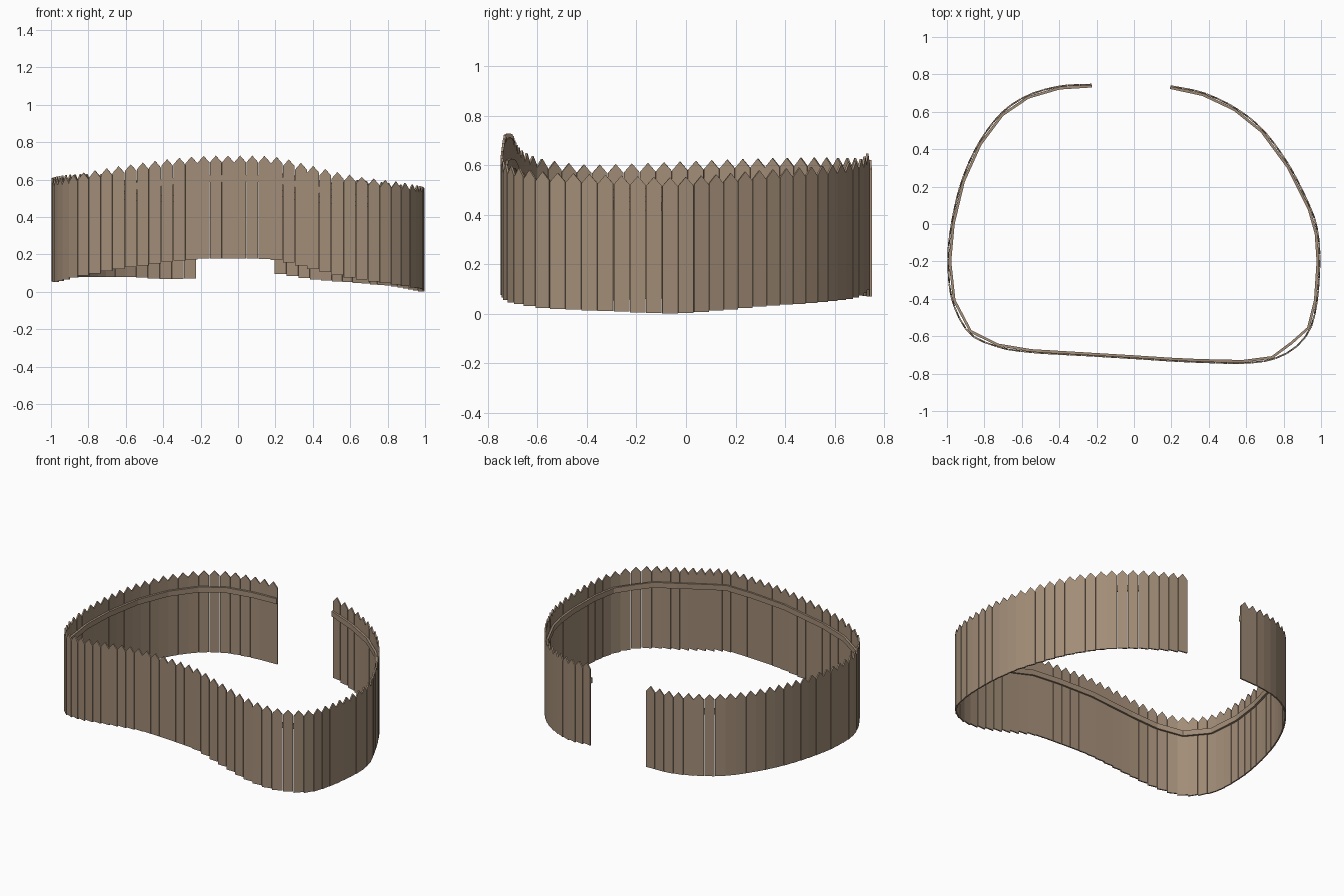
import bpy, bmesh
from mathutils import Vector

cube = bpy.data.objects.get("Cube")
if cube:
    bpy.data.objects.remove(cube, do_unlink=True)

wood = bpy.data.materials.new("weathered_wood")
COLOUR = (0.36, 0.265, 0.185, 1)
wood.use_nodes = True
wood.diffuse_color = COLOUR
wood.node_tree.nodes["Principled BSDF"].inputs["Base Color"].default_value = COLOUR

# Ground line of the fence, from one side of the gate gap round to the other
PATH = [Vector(p) for p in (
    (-.225, .746, .07), (-.4, .735, .07), (-.57, .685, .078), (-.71, .59, .08),
    (-.83, .43, .08), (-.92, .23, .075), (-.975, 0, .066), (-.993, -.2, .058),
    (-.97, -.41, .053), (-.88, -.58, .075), (-.73, -.655, .105), (-.55, -.685, .135),
    (-.25, -.703, .173), (0, -.718, .178), (.2, -.731, .172), (.35, -.738, .136),
    (.58, -.743, .08), (.74, -.722, .053), (.86, -.66, .037), (.94, -.56, .022),
    (.978, -.41, .015), (.992, -.2, .006), (.982, -.05, .001), (.945, .08, .009),
    (.83, .31, .03), (.69, .5, .043), (.54, .62, .055), (.37, .7, .072), (.195, .738, .102))]
WIDTH, STEP, THICK, HEIGHT, TIP = .063, .0655, .009, .55, .036
RAIL_Z, RAIL_HIGH, RAIL_THICK = .43, .036, .014


def smooth_line(points, steps=16):
    """Smooth curve through all the points."""
    ext = [2 * points[0] - points[1], *points, 2 * points[-1] - points[-2]]
    line = []
    for a, b, c, d in zip(ext, ext[1:], ext[2:], ext[3:]):
        for i in range(steps):
            t = i / steps
            line.append(.5 * (2 * b + (c - a) * t + (2 * a - 5 * b + 4 * c - d) * t * t
                              + (3 * b - a - 3 * c + d) * t ** 3))
    return line + [points[-1].copy()]


def flat_dir(a, b):
    return Vector((b.x - a.x, b.y - a.y, 0)).normalized()


def spaced(line, step):
    """Evenly spaced places with their directions."""
    lengths = [(b - a).xy.length for a, b in zip(line, line[1:])]
    count = round(sum(lengths) / step)
    gap = sum(lengths) / count
    target, run, out = gap / 2, 0, []
    for a, b, length in zip(line, line[1:], lengths):
        while len(out) < count and run + length >= target:
            out.append((a.lerp(b, (target - run) / length), flat_dir(a, b)))
            target += gap
        run += length
    return out


def finish(bm, name):
    bmesh.ops.recalc_face_normals(bm, faces=bm.faces)
    mesh = bpy.data.meshes.new(name)
    bm.to_mesh(mesh)
    bm.free()
    mesh.materials.append(wood)
    obj = bpy.data.objects.new(name, mesh)
    bpy.context.collection.objects.link(obj)


# Pointed pickets
half = WIDTH / 2
OUTLINE = ((-half, 0), (half, 0), (half, HEIGHT - TIP), (0, HEIGHT), (-half, HEIGHT - TIP))
bm = bmesh.new()
for pos, along in spaced(smooth_line(PATH), STEP):
    out = Vector((along.y, -along.x, 0))
    sides = []
    for depth in (-THICK / 2, THICK / 2):
        sides.append([bm.verts.new(pos + along * u + out * depth + Vector((0, 0, v)))
                      for u, v in OUTLINE])
    back, front = sides
    bm.faces.new(back[::-1])
    bm.faces.new(front)
    for i in range(len(front)):
        j = (i + 1) % len(front)
        bm.faces.new((front[i], back[i], back[j], front[j]))
finish(bm, "fence_pickets")

# Rail fixed along the inner side, straight between its joints
bm = bmesh.new()
rings = []
for i, p in enumerate(PATH):
    along = flat_dir(PATH[max(i - 1, 0)], PATH[min(i + 1, len(PATH) - 1)])
    inward = Vector((-along.y, along.x, 0))
    corner = p.x > .8 and -.6 > p.y
    base = p + inward * (.03 if corner else .009) + Vector((0, 0, RAIL_Z))
    rings.append([bm.verts.new(base + inward * (s * RAIL_THICK / 2)
                               + Vector((0, 0, t * RAIL_HIGH / 2)))
                  for s, t in ((-1, -1), (1, -1), (1, 1), (-1, 1))])
for a, b in zip(rings, rings[1:]):
    for i in range(4):
        j = (i + 1) % 4
        bm.faces.new((a[i], a[j], b[j], b[i]))
bm.faces.new(rings[0][::-1])
bm.faces.new(rings[-1])
finish(bm, "inner_rail")
